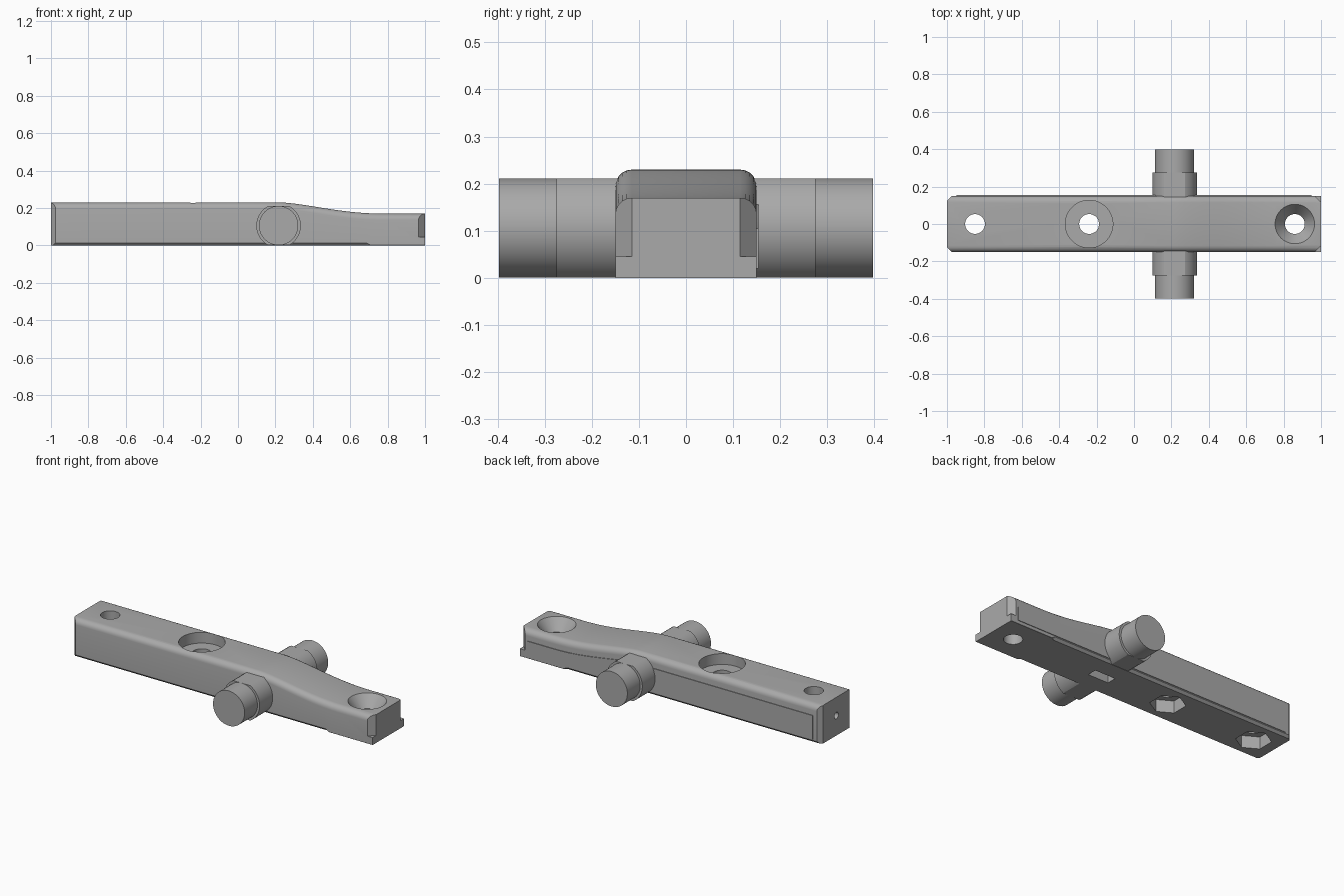
import bpy, bmesh, math
from mathutils import Matrix

if "Cube" in bpy.data.objects:
    bpy.data.objects.remove(bpy.data.objects["Cube"], do_unlink=True)

grey = bpy.data.materials.new("plain_grey")
grey.use_nodes = True
grey.diffuse_color = (0.4, 0.4, 0.4, 1)
grey.node_tree.nodes["Principled BSDF"].inputs["Base Color"].default_value = grey.diffuse_color

HALF = 0.15      # half width of the bar
PIN_X, PIN_Z = 0.217, 0.106


def add_object(name, bm):
    bmesh.ops.recalc_face_normals(bm, faces=bm.faces)
    mesh = bpy.data.meshes.new(name)
    bm.to_mesh(mesh)
    bm.free()
    mesh.materials.append(grey)
    ob = bpy.data.objects.new(name, mesh)
    bpy.context.collection.objects.link(ob)
    return ob


def prism(name, loc, r1, depth, r2=None, sides=48, axis="Z"):
    bm = bmesh.new()
    turn = {"Z": Matrix(), "X": Matrix.Rotation(math.pi / 2, 4, "Y"),
            "Y": Matrix.Rotation(math.pi / 2, 4, "X")}[axis]
    bmesh.ops.create_cone(bm, cap_ends=True, segments=sides, radius1=r1,
                          radius2=r1 if r2 is None else r2, depth=depth,
                          matrix=Matrix.Translation(loc) @ turn)
    return add_object(name, bm)


def box(name, loc, size):
    bm = bmesh.new()
    bmesh.ops.create_cube(bm, size=1, matrix=Matrix.Translation(loc) @ Matrix.Diagonal((*size, 1)))
    return add_object(name, bm)


def loft(name, sections):
    bm = bmesh.new()
    rings = [[bm.verts.new(p) for p in s] for s in sections]
    for a, b in zip(rings, rings[1:]):
        for i in range(len(a)):
            j = (i + 1) % len(a)
            bm.faces.new((a[i], a[j], b[j], b[i]))
    bm.faces.new(rings[0])
    bm.faces.new(rings[-1])
    return add_object(name, bm)


def cut(target, cutters, operation="DIFFERENCE"):
    bpy.context.view_layer.objects.active = target
    for c in cutters:
        mod = target.modifiers.new("cut", "BOOLEAN")
        mod.operation, mod.solver, mod.object = operation, "EXACT", c
        bpy.ops.object.modifier_apply(modifier=mod.name)
        bpy.data.objects.remove(c, do_unlink=True)


def smooth(ob):
    bpy.ops.object.select_all(action="DESELECT")
    ob.select_set(True)
    bpy.context.view_layer.objects.active = ob
    bpy.ops.object.shade_smooth_by_angle(angle=math.radians(20))


def top(x):
    t = min(max((x - 0.22) / 0.56, 0), 1) ** 0.8
    return 0.23 - 0.03 * (1 - math.cos(math.pi * t))


def section(x, low):
    # rounded upper edges, lower edges eased by low
    r, h = 0.035, top(x)
    half = [(HALF - low, 0), (HALF, low)]
    for k in range(6):
        a = math.pi / 2 * k / 5
        half.append((HALF - r + r * math.cos(a), h - r + r * math.sin(a)))
    return [(x, y, z) for y, z in half] + [(x, -y, z) for y, z in reversed(half)]


# Main bar with the dipped nose
stations = [-1, 0.2] + [0.22 + 0.56 * k / 24 for k in range(25)] + [1]
sections = [section(x, 0.014 if x < 0.69 else 0.001) for x in stations]
bar = loft("main_bar", sections)

cutters = []
# Corner chamfers: full height at the tail, above a ledge at the nose
for side in (-1, 1):
    cutters.append(prism("tail_corner", (-1, side * HALF, 0.1), 0.025, 0.4, sides=4))
    cutters.append(prism("nose_corner", (1, side * HALF, 0.245), 0.035, 0.4, sides=4))
# Bolt holes, counterbore, countersink and nut pockets
for x in (-0.85, -0.24, 0.86):
    cutters.append(prism("bolt_hole", (x, 0, 0.1), 0.053, 0.6))
cutters.append(prism("counterbore", (-0.24, 0, 0.265), 0.127, 0.2))
cutters.append(prism("countersink", (0.86, 0, 0.14), 0.053, 0.08, r2=0.113))
for x in (-0.85, -0.24):
    cutters.append(prism("nut_pocket", (x, 0, 0), 0.1, 0.15, sides=6))
# Underside slot and tail pilot hole
cutters.append(box("slot", (0.23, 0, 0), (0.14, 0.06, 0.1)))
cutters.append(prism("pilot_hole", (-1, 0, 0.12), 0.02, 0.2, sides=24, axis="X"))
cut(bar, cutters)
smooth(bar)

# Side pins, each with a flattened collar
for side, word in ((-1, "front"), (1, "back")):
    pin = prism(word + "_pin", (PIN_X, side * 0.267, PIN_Z), 0.105, 0.26, sides=64, axis="Y")
    smooth(pin)
    collar = prism(word + "_collar", (PIN_X, side * 0.205, PIN_Z), 0.119, 0.14, sides=64, axis="Y")
    cut(collar, [box("keep", (PIN_X, side * 0.2, PIN_Z), (0.4, 0.4, 0.21))], "INTERSECT")
    smooth(collar)


# Thin raised panel following the back face
def panel_section(x):
    z = top(x) - 0.065
    return [(x, y, h) for y, h in ((HALF - 0.003, 0.02), (HALF + 0.004, 0.02),
                                   (HALF + 0.004, z), (HALF - 0.003, z))]


panel_x = [-0.95] + [0.22 + 0.56 * k / 16 for k in range(17)] + [0.95]
loft("back_panel", [panel_section(x) for x in panel_x])
